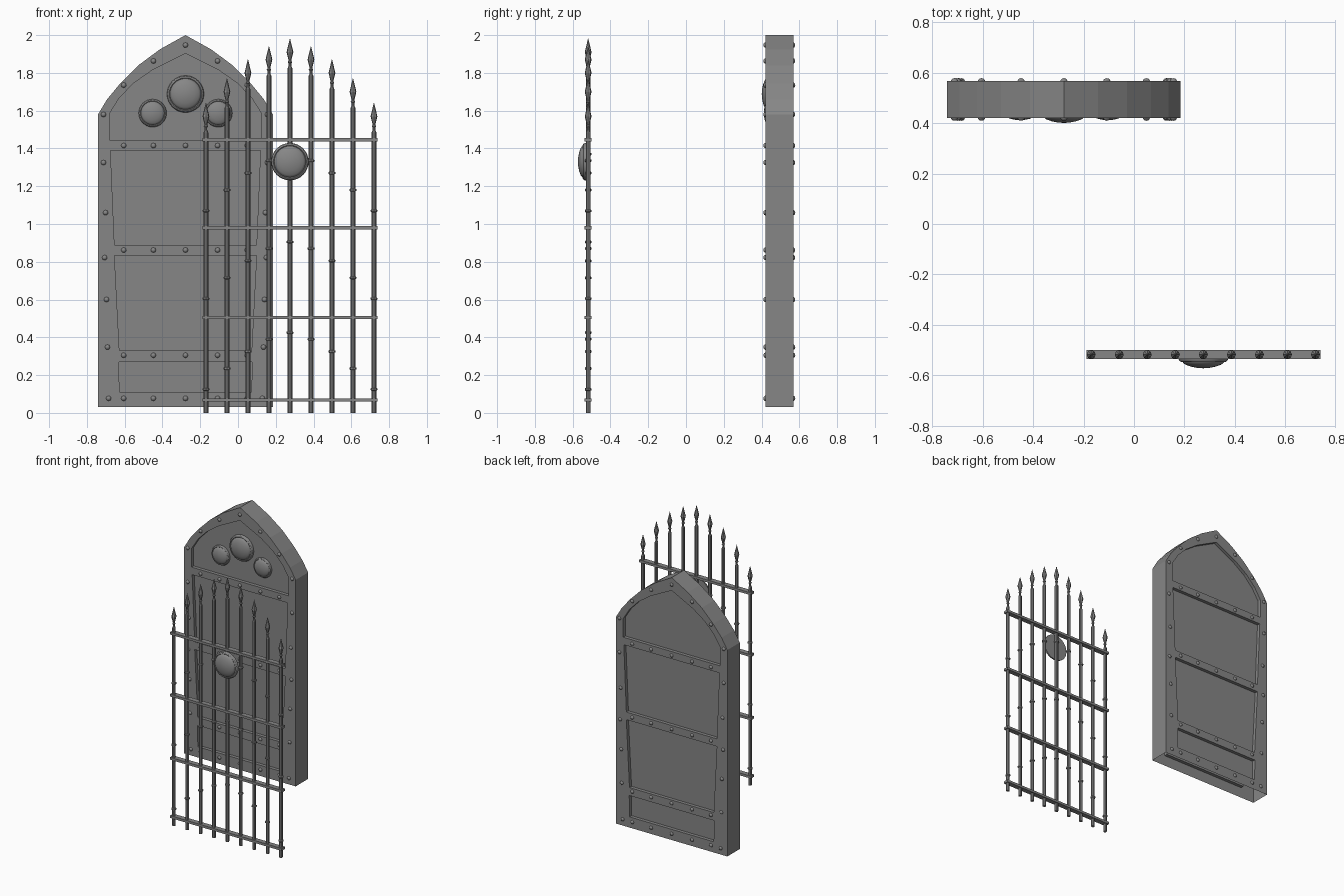
import bpy, bmesh, math
from mathutils import Matrix, Vector

cube = bpy.data.objects.get("Cube")
if cube:
    bpy.data.objects.remove(cube, do_unlink=True)

iron = bpy.data.materials.new("iron_grey")
iron.use_nodes = True
grey = (0.24, 0.24, 0.24, 1)
iron.diffuse_color = grey
shader = iron.node_tree.nodes["Principled BSDF"]
shader.inputs["Base Color"].default_value = grey
shader.inputs["Roughness"].default_value = 0.6

FORWARD = Matrix.Rotation(math.pi / 2, 4, 'X')     # z axis turned to -y
BACKWARD = Matrix.Rotation(-math.pi / 2, 4, 'X')   # z axis turned to +y


def finish(name, bm, smooth=0):
    bmesh.ops.remove_doubles(bm, verts=bm.verts, dist=1e-5)
    bmesh.ops.recalc_face_normals(bm, faces=bm.faces)
    mesh = bpy.data.meshes.new(name)
    bm.to_mesh(mesh)
    bm.free()
    mesh.materials.append(iron)
    obj = bpy.data.objects.new(name, mesh)
    bpy.context.collection.objects.link(obj)
    if smooth:
        bpy.ops.object.select_all(action='DESELECT')
        obj.select_set(True)
        bpy.context.view_layer.objects.active = obj
        bpy.ops.object.shade_smooth_by_angle(angle=math.radians(smooth))
    return obj


def lathe(bm, profile, place, sides):
    """Spin (radius, height) pairs around z, then move into place."""
    part = bmesh.new()
    vs = [part.verts.new((r, 0, h)) for r, h in profile]
    es = [part.edges.new(pair) for pair in zip(vs, vs[1:])]
    bmesh.ops.spin(part, geom=vs + es, axis=(0, 0, 1), cent=(0, 0, 0),
                   steps=sides, angle=math.tau)
    bmesh.ops.remove_doubles(part, verts=part.verts, dist=1e-5)
    part.transform(place)
    temp = bpy.data.meshes.new("temp")
    part.to_mesh(temp)
    part.free()
    bm.from_mesh(temp)
    bpy.data.meshes.remove(temp)


def mirrored(half):
    """Complete a half outline running from bottom left up to the middle."""
    return half + [(-x, z) for x, z in reversed(half) if x < 0]


# ---- Door: hollow arched shell, open below, recessed panels on both faces
DOOR_X, FRONT, BACK, RECESS = -0.278, 0.42, 0.568, 0.025
outline = mirrored([(-.463, .03), (-.463, 1.58), (-.415, 1.66), (-.345, 1.745),
                    (-.25, 1.84), (-.135, 1.925), (0, 2.0)])
panels = [
    mirrored([(-.402, 1.445), (-.402, 1.585), (-.35, 1.668), (-.275, 1.745),
              (-.175, 1.815), (0, 1.903)]),
    mirrored([(-.376, .89), (-.397, 1.39)]),
    mirrored([(-.35, .33), (-.376, .833)]),
    mirrored([(-.35, .11), (-.352, .27)]),
]


def ring(bm, points, y):
    return [bm.verts.new((DOOR_X + x, y, z)) for x, z in points]


def loop_edges(bm, vs):
    return [bm.edges.new((a, b)) for a, b in zip(vs, vs[1:] + vs[:1])]


def walls(bm, a, b, count):
    for i in range(count):
        j = (i + 1) % len(a)
        bm.faces.new((a[i], a[j], b[j], b[i]))


bm = bmesh.new()
rims = []
for y, inward in ((FRONT, 1), (BACK, -1)):
    rim = ring(bm, outline, y)
    rims.append(rim)
    edges = loop_edges(bm, rim)
    holes = [ring(bm, p, y) for p in panels]
    for hole in holes:
        edges += loop_edges(bm, hole)
    bmesh.ops.triangle_fill(bm, edges=edges, use_beauty=True,
                            normal=Vector((0, -inward, 0)))
    for hole, p in zip(holes, panels):
        floor = ring(bm, p, y + inward * RECESS)
        walls(bm, hole, floor, len(p))
        bm.faces.new(floor)
walls(bm, rims[0], rims[1], len(outline) - 1)
finish("door", bm)

# ---- Rivets along the frame and rails of both faces
edge_rivets = [(.17, 1.863), (.327, 1.735), (.434, 1.58), (.434, 1.325),
               (.423, 1.06), (.428, .822), (.418, .6), (.413, .348), (.407, .077)]
rivets = [(0, 1.947)] + [(s * x, z) for x, z in edge_rivets for s in (-1, 1)]
rivets += [(x, z) for z in (1.415, .862, .305, .077)
           for x in (-.327, -.17, 0, .17, .327)]
dome = [(.014, 0), (.012, .005), (.007, .009), (0, .0105)]
for name, y, turn in (("front_rivets", FRONT, FORWARD), ("back_rivets", BACK, BACKWARD)):
    bm = bmesh.new()
    for x, z in rivets:
        lathe(bm, dome, Matrix.Translation((DOOR_X + x, y, z)) @ turn, 8)
    finish(name, bm, 50)

# ---- Round bosses: three on the door, one on the gate
boss = [(0, 0), (1, 0), (1, .07), (.95, .16), (.88, .2), (.84, .17), (.8, .24),
        (.72, .3), (.5, .38), (.25, .43), (0, .45)]


def add_boss(name, x, y, z, radius):
    bm = bmesh.new()
    lathe(bm, boss, Matrix.Translation((x, y, z)) @ FORWARD @ Matrix.Scale(radius, 4), 32)
    finish(name, bm, 30)


GATE_X, GATE_Y = 0.275, -0.518
add_boss("door_boss_middle", DOOR_X, FRONT + RECESS, 1.688, .098)
add_boss("door_boss_right", DOOR_X - .174, FRONT + RECESS, 1.587, .074)
add_boss("door_boss_left", DOOR_X + .174, FRONT + RECESS, 1.587, .074)
add_boss("gate_boss", GATE_X, GATE_Y - .01, 1.33, .099)

# ---- Gate uprights with collars and spear tips, stepping down from the middle
R = .0125
for i in range(-4, 5):
    tip = (1.985, 1.945, 1.875, 1.775, 1.645)[abs(i)]
    upper = (1.37, 1.335, 1.27, 1.18, 1.07)[abs(i)]
    profile = [(0, 0), (R, 0)]
    for z in (upper - .945, upper - .465, upper):
        profile += [(R, z - .008), (.018, z - .004), (.018, z + .004), (R, z + .008)]
    profile += [(R, tip - .16), (.007, tip - .148), (.007, tip - .135),
                (.012, tip - .128), (.007, tip - .12), (.018, tip - .075), (0, tip)]
    bm = bmesh.new()
    lathe(bm, profile, Matrix.Translation((GATE_X + i * .1112, GATE_Y, 0)), 8)
    finish(f"gate_upright_{i + 5}", bm)

# ---- Gate crossbars
for n, z in enumerate((.068, .505, .98, 1.445), 1):
    bm = bmesh.new()
    bmesh.ops.create_cube(bm, size=1, matrix=Matrix.Translation((GATE_X, GATE_Y, z))
                          @ Matrix.Diagonal((.928, .037, .018, 1)))
    finish(f"gate_crossbar_{n}", bm)
